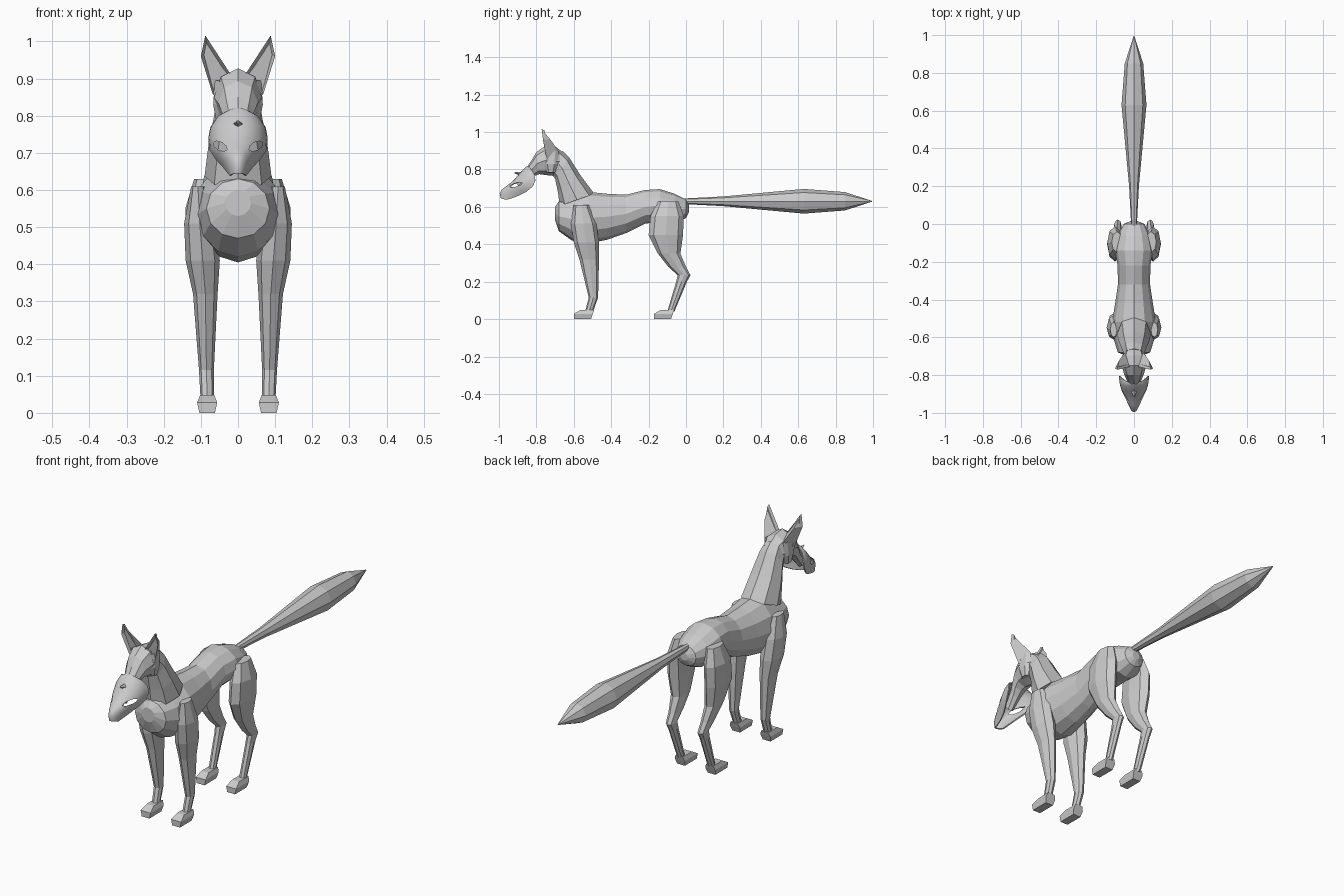
import bpy, bmesh, math
from mathutils import Vector

default = bpy.data.objects.get("Cube")
if default:
    bpy.data.objects.remove(default, do_unlink=True)

grey = bpy.data.materials.new("plain grey")
grey.use_nodes = True
grey.diffuse_color = (0.6, 0.6, 0.6, 1)
grey.node_tree.nodes["Principled BSDF"].inputs["Base Color"].default_value = (0.6, 0.6, 0.6, 1)


def finish(bm, name, fix_normals=True):
    """Turn a bmesh into a grey object in the scene."""
    if fix_normals:
        bmesh.ops.recalc_face_normals(bm, faces=bm.faces)
    mesh = bpy.data.meshes.new(name)
    bm.to_mesh(mesh)
    bm.free()
    mesh.materials.append(grey)
    obj = bpy.data.objects.new(name, mesh)
    bpy.context.collection.objects.link(obj)
    return obj


def mirrored(obj):
    """Repeat a left part on the right."""
    obj.modifiers.new("mirror", "MIRROR").use_mirror_merge = False
    return obj


def loft(name, rings, sides=8, turn=0.0):
    """Skin ellipses. Each ring: two opposite points (y, z), half width, x centre."""
    bm = bmesh.new()
    loops = []
    stretch = 1 / math.cos(turn)
    for a, b, half_width, *x in rings:
        a, b = Vector((0, *a)), Vector((0, *b))
        centre = (a + b) / 2 + Vector((x[0] if x else 0, 0, 0))
        up, across = (b - a) / 2 * stretch, Vector((half_width * stretch, 0, 0))
        angles = [math.tau * i / sides + turn for i in range(sides)]
        loops.append([bm.verts.new(centre + up * math.cos(t) + across * math.sin(t))
                      for t in angles])
    for low, high in zip(loops, loops[1:]):
        for i in range(sides):
            j = (i + 1) % sides
            bm.faces.new((low[i], low[j], high[j], high[i]))
    bm.faces.new(loops[0])
    bm.faces.new(loops[-1])
    return finish(bm, name)


def upright(stations):
    """Leg rings from (z, rear y, front y, half width, x centre)."""
    return [((front, z), (rear, z), w, x) for z, front, rear, w, x in stations]


# Torso from chest to rump
loft("torso", [((y, low), (y, high), w) for y, low, high, w in [
    (-.7, .53, .6, .035),
    (-.68, .47, .63, .085),
    (-.61, .42, .65, .108),
    (-.52, .405, .68, .116),
    (-.42, .425, .67, .1),
    (-.32, .46, .665, .085),
    (-.22, .51, .69, .087),
    (-.14, .52, .695, .1),
    (-.06, .51, .67, .085),
    (0, .54, .64, .055),
    (.015, .57, .61, .02)]], sides=12)

# Neck leaning forward out of the shoulders
loft("neck", [
    ((-.675, .605), (-.49, .67), .09),
    ((-.685, .68), (-.565, .77), .079),
    ((-.7, .75), (-.625, .865), .063),
    ((-.72, .78), (-.66, .9), .053)])

# Skull tapering into the muzzle
loft("head", [
    ((-.665, .8), (-.65, .885), .042),
    ((-.7, .765), (-.695, .92), .062),
    ((-.75, .77), (-.75, .928), .065),
    ((-.785, .775), (-.8, .893), .053),
    ((-.81, .765), (-.825, .85), .043),
    ((-.835, .74), (-.86, .8), .03),
    ((-.88, .69), (-.915, .735), .02)])

# Tail: thin root, full brush and a point
loft("tail", [((y, .63 - r), (y, .63 + r), r) for y, r in [
    (-.03, .014), (.2, .026), (.63, .066), (.85, .049), (.995, .002)]])

# Legs
mirrored(loft("front_legs", upright([
    (.61, -.6, -.52, .018, .108),
    (.51, -.615, -.48, .042, .103),
    (.41, -.6, -.465, .046, .095),
    (.32, -.57, -.465, .033, .088),
    (.115, -.52, -.47, .02, .085),
    (.04, -.54, -.497, .018, .083)])))

mirrored(loft("hind_legs", upright([
    (.63, -.15, -.04, .028, .09),
    (.55, -.19, -.012, .042, .1),
    (.45, -.2, -.016, .042, .1),
    (.35, -.15, -.03, .033, .092),
    (.28, -.095, 0, .024, .088),
    (.235, -.045, .024, .02, .086),
    (.2, -.053, .005, .018, .085),
    (.04, -.1, -.062, .017, .083)])))

# Blocky paws
for name, toe in (("front_paws", -.6), ("hind_paws", -.172)):
    mirrored(loft(name, upright([
        (0, toe, toe + .092, .021, .083),
        (.028, toe, toe + .102, .027, .083),
        (.048, toe + .035, toe + .108, .019, .083)]), sides=4, turn=math.pi / 4))

# Cheek pads under the ears
mirrored(loft("cheek_pads", upright([
    (.785, -.745, -.7, .012, .048),
    (.83, -.76, -.685, .016, .053),
    (.895, -.755, -.68, .014, .05)]), sides=6))

# Hollow pointed ears
bm = bmesh.new()
inner, outer, bulge, tip, root, ridge = [bm.verts.new(p) for p in (
    (.02, -.755, .912), (.067, -.745, .855), (.1, -.765, .96),
    (.088, -.772, 1.016), (.05, -.68, .895), (.08, -.725, .96))]
opening = bm.faces.new((inner, outer, bulge, tip))
for corners in ((outer, inner, root), (bulge, outer, root, ridge),
                (tip, bulge, ridge), (inner, tip, ridge, root)):
    bm.faces.new(corners)
bmesh.ops.recalc_face_normals(bm, faces=bm.faces)
bmesh.ops.inset_individual(bm, faces=[opening], thickness=.009, depth=-.014)
mirrored(finish(bm, "ears"))

# Curved face mask: rows of (front point, edge point, half width), top to chin
rows = [
    ((-.848, .82), (-.842, .816), .02),
    ((-.865, .806), (-.825, .798), .055),
    ((-.893, .775), (-.808, .768), .075),
    ((-.915, .75), (-.806, .74), .08),
    ((-.938, .728), (-.82, .708), .077),
    ((-.962, .71), (-.852, .682), .06),
    ((-.985, .692), (-.888, .663), .042),
    ((-.996, .67), (-.925, .648), .03),
    ((-.99, .645), (-.96, .638), .022)]
columns = 12
bm = bmesh.new()
grid = []
for front, edge, w in rows:
    front, edge = Vector((0, *front)), Vector((0, *edge))
    line = []
    for i in range(columns + 1):
        t = math.pi * (i / columns - .5)
        point = front.lerp(edge, 1 - math.cos(t))
        point.x = w * math.sin(t)
        line.append(bm.verts.new(point))
    grid.append(line)
for top, low in zip(grid, grid[1:]):
    for i in range(columns):
        bm.faces.new((top[i], low[i], low[i + 1], top[i + 1]))
bm.normal_update()
if sum(f.normal.y for f in bm.faces) > 0:
    bmesh.ops.reverse_faces(bm, faces=bm.faces)
mask = finish(bm, "face_mask", fix_normals=False)
shell = mask.modifiers.new("thickness", "SOLIDIFY")
shell.thickness, shell.offset = .006, -1

# Slanted almond eye holes
cutters = []
for side in (1, -1):
    bpy.ops.mesh.primitive_cylinder_add(
        vertices=8, radius=1, depth=1, location=(side * .048, -.88, .718),
        rotation=(math.pi / 2, side * -.5, 0))
    cutter = bpy.context.object
    cutter.name = "eye_cutter"
    cutter.scale = (.021, .011, .2)
    cutter.hide_render = True
    hole = mask.modifiers.new("eye_hole", "BOOLEAN")
    hole.operation, hole.object = "DIFFERENCE", cutter
    cutters.append(cutter)
bpy.ops.object.select_all(action="DESELECT")
bpy.context.view_layer.objects.active = mask
mask.select_set(True)
for modifier in list(mask.modifiers):
    bpy.ops.object.modifier_apply(modifier=modifier.name)
bpy.ops.object.shade_smooth_by_angle(angle=math.radians(40))
for cutter in cutters:
    bpy.data.objects.remove(cutter, do_unlink=True)

# Small spur on the mask's brow
loft("brow_spur", [
    ((-.885, .765), (-.875, .788), .016),
    ((-.917, .78), (-.915, .786), .003)], sides=4)
